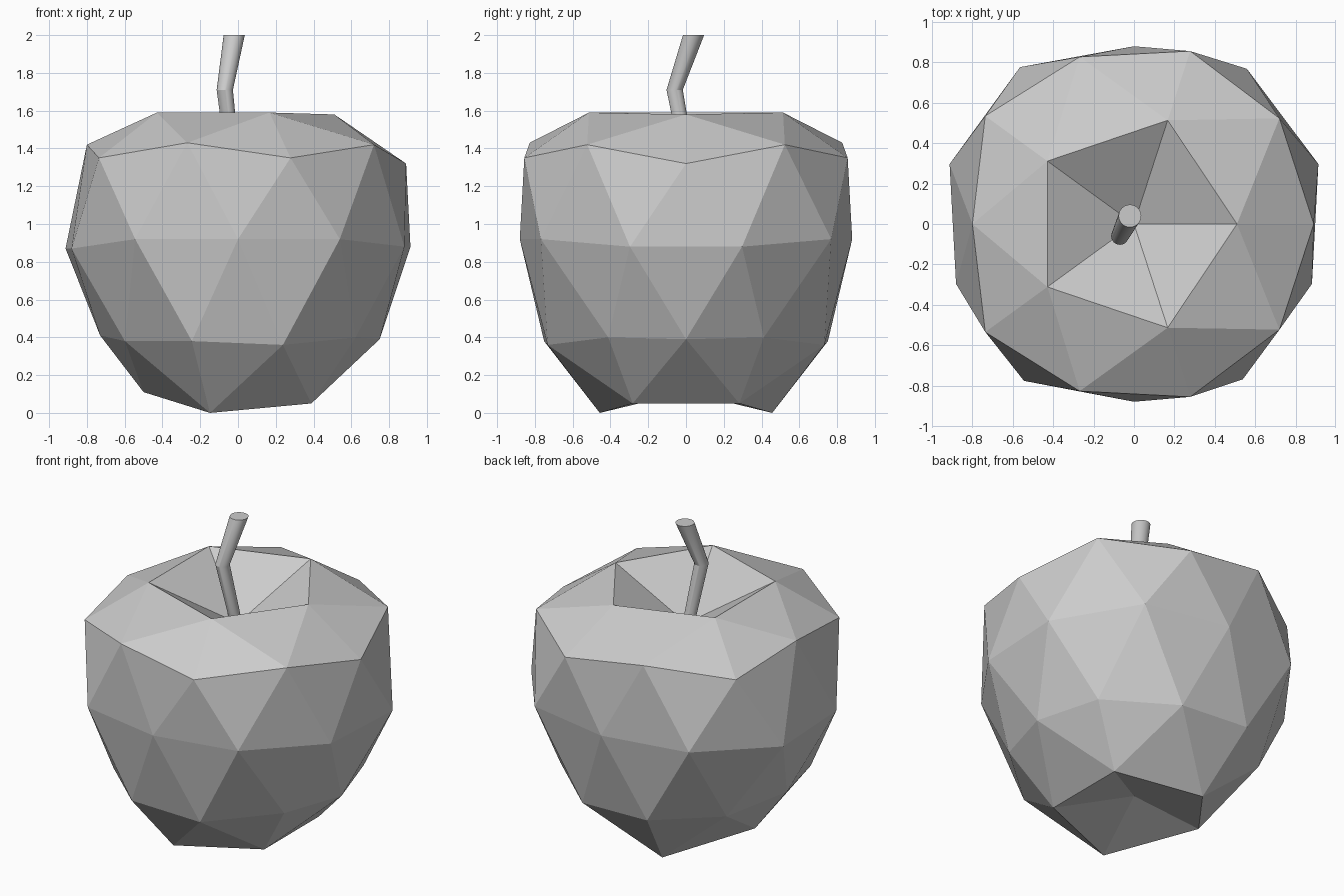
import bpy
import bmesh
import math
from mathutils import Vector

default = bpy.data.objects.get("Cube")
if default:
    bpy.data.objects.remove(default, do_unlink=True)

# One plain grey for the whole model
grey = bpy.data.materials.new("plain_grey")
grey.use_nodes = True
grey_rgba = (0.6, 0.6, 0.6, 1)
grey.diffuse_color = grey_rgba
grey.node_tree.nodes["Principled BSDF"].inputs["Base Color"].default_value = grey_rgba

# Fruit rings as (radius, height), listed by angle from +x round to -x
CORE_TOP, CORE_BOTTOM = 1.32, 0.15
RIM = [(0.51, 1.58), (0.54, 1.59), (0.53, 1.59)]
SHOULDER = [(0.89, 1.32), (0.89, 1.42), (0.9, 1.35),
            (0.87, 1.43), (0.91, 1.35), (0.8, 1.42)]
WAIST = [(0.96, 0.88), (0.95, 0.92), (0.88, 0.92), (0.96, 0.92), (0.96, 0.87)]
HIP = [(0.75, 0.39), (0.77, 0.4), (0.77, 0.36),
       (0.79, 0.38), (0.74, 0.38), (0.73, 0.41)]
FOOT = [(0.48, 0.05), (0.48, 0.0), (0.5, 0.11)]


def ring_point(co):
    """Move a point of the unit sphere onto the matching fruit ring."""
    if abs(co.z) > 0.95:
        return Vector((0, 0, CORE_TOP if co.z > 0 else CORE_BOTTOM))
    if co.z > 0.7:
        ring, start, step = RIM, 0, 72
    elif co.z > 0.2:
        ring, start, step = SHOULDER, 0, 36
    elif co.z > -0.2:
        ring, start, step = WAIST, 18, 36
    elif co.z > -0.7:
        ring, start, step = HIP, 0, 36
    else:
        ring, start, step = FOOT, 36, 72
    angle = math.atan2(co.y, co.x)
    radius, height = ring[round((math.degrees(abs(angle)) - start) / step)]
    x, y = radius * math.cos(angle), radius * math.sin(angle)
    # The front of the waist is slightly narrower than the back
    if ring is WAIST and y < 0:
        x *= 0.965
    # The forward-right and back-right hips are pulled towards the middle
    if ring is HIP and abs(abs(angle) - math.pi / 5) < 0.1:
        y *= 0.91
    return Vector((x, y, height))


# Faceted fruit with a dimple at each end
bpy.ops.mesh.primitive_ico_sphere_add(subdivisions=2, radius=1, location=(0, 0, 0))
fruit = bpy.context.object
fruit.name = "fruit"
for vert in fruit.data.vertices:
    vert.co = ring_point(vert.co.normalized())
bpy.ops.object.shade_flat()
fruit.data.materials.append(grey)

# Bent stem: level rings, widening upwards
STEM = [((-0.02, 0.02, 1.28), 0.035),
        ((-0.07, -0.06, 1.71), 0.043),
        ((-0.02, 0.04, 2.0), 0.056)]
SIDES = 32
bm = bmesh.new()
rings = []
for centre, radius in STEM:
    rings.append([bm.verts.new(Vector(centre) + Vector((
        radius * math.cos(math.tau * i / SIDES),
        radius * math.sin(math.tau * i / SIDES), 0))) for i in range(SIDES)])
for low, high in zip(rings, rings[1:]):
    for i in range(SIDES):
        j = (i + 1) % SIDES
        bm.faces.new((low[i], low[j], high[j], high[i]))
bm.faces.new(rings[-1])
bm.faces.new(rings[0][::-1])
mesh = bpy.data.meshes.new("stem")
bm.to_mesh(mesh)
bm.free()
mesh.materials.append(grey)
stem = bpy.data.objects.new("stem", mesh)
bpy.context.collection.objects.link(stem)

bpy.ops.object.select_all(action="DESELECT")
stem.select_set(True)
bpy.context.view_layer.objects.active = stem
bpy.ops.object.shade_smooth_by_angle(angle=math.radians(25))
